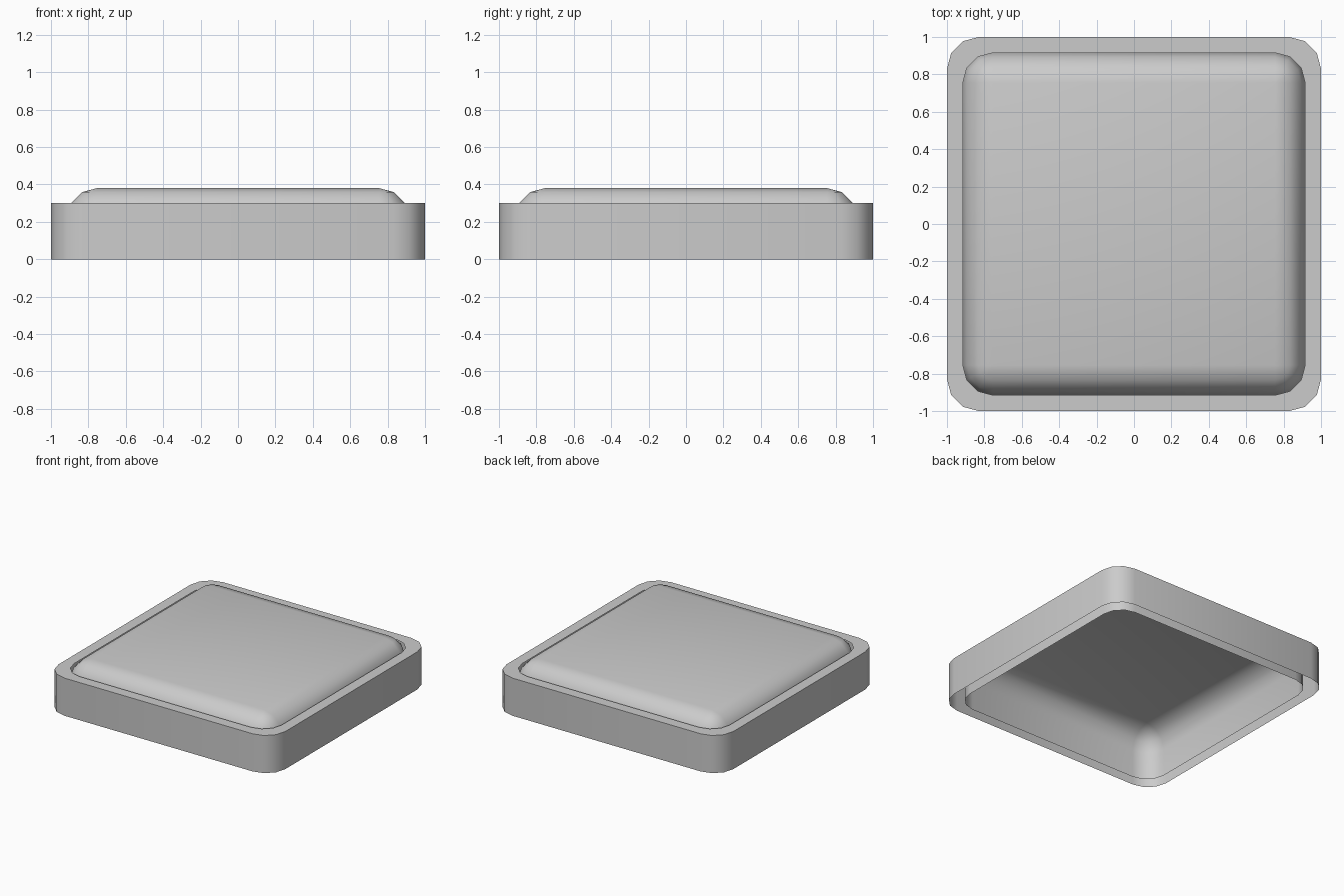
import bpy, bmesh, math

if "Cube" in bpy.data.objects:
    bpy.data.objects.remove(bpy.data.objects["Cube"])

SEG = 3  # facets per rounded corner


def rounded_ring(bm, half, radius, z):
    """Rounded square outline as a loop of vertices."""
    c = half - radius
    ring = []
    for q, (sx, sy) in enumerate([(1, 1), (-1, 1), (-1, -1), (1, -1)]):
        for i in range(SEG + 1):
            a = math.pi / 2 * (q + i / SEG)
            ring.append(bm.verts.new((sx * c + radius * math.cos(a),
                                      sy * c + radius * math.sin(a), z)))
    return ring


def loft(name, sections, cap, angle):
    """Skin a stack of (half width, corner radius, height) outlines."""
    bm = bmesh.new()
    rings = [rounded_ring(bm, *s) for s in sections]
    for a, b in zip(rings, rings[1:]):
        for i in range(len(a)):
            j = (i + 1) % len(a)
            bm.faces.new((a[i], a[j], b[j], b[i]))
    if cap:
        bm.faces.new(rings[-1])
    bmesh.ops.remove_doubles(bm, verts=bm.verts[:], dist=1e-4)
    mesh = bpy.data.meshes.new(name)
    bm.to_mesh(mesh)
    bm.free()
    obj = bpy.data.objects.new(name, mesh)
    bpy.context.collection.objects.link(obj)
    bpy.ops.object.select_all(action='DESELECT')
    obj.select_set(True)
    bpy.context.view_layer.objects.active = obj
    bpy.ops.object.shade_smooth_by_angle(angle=math.radians(angle))
    return obj


# Outer border: side wall and flat top rim, open underneath
loft("border_frame", [(1.0, 0.17, 0.0), (1.0, 0.17, 0.3), (0.915, 0.16, 0.3)],
     cap=False, angle=40)

# Raised panel: straight walls rolling over into a flat top, open underneath
R, HALF, TOP = 0.16, 0.915, 0.38
sections = [(HALF, R, 0.0)]
for k in range(SEG + 1):
    t = math.pi / 2 * k / SEG
    r = R * math.cos(t)
    sections.append((HALF - R + r, r, TOP - R + R * math.sin(t)))
loft("raised_panel", sections, cap=True, angle=50)
